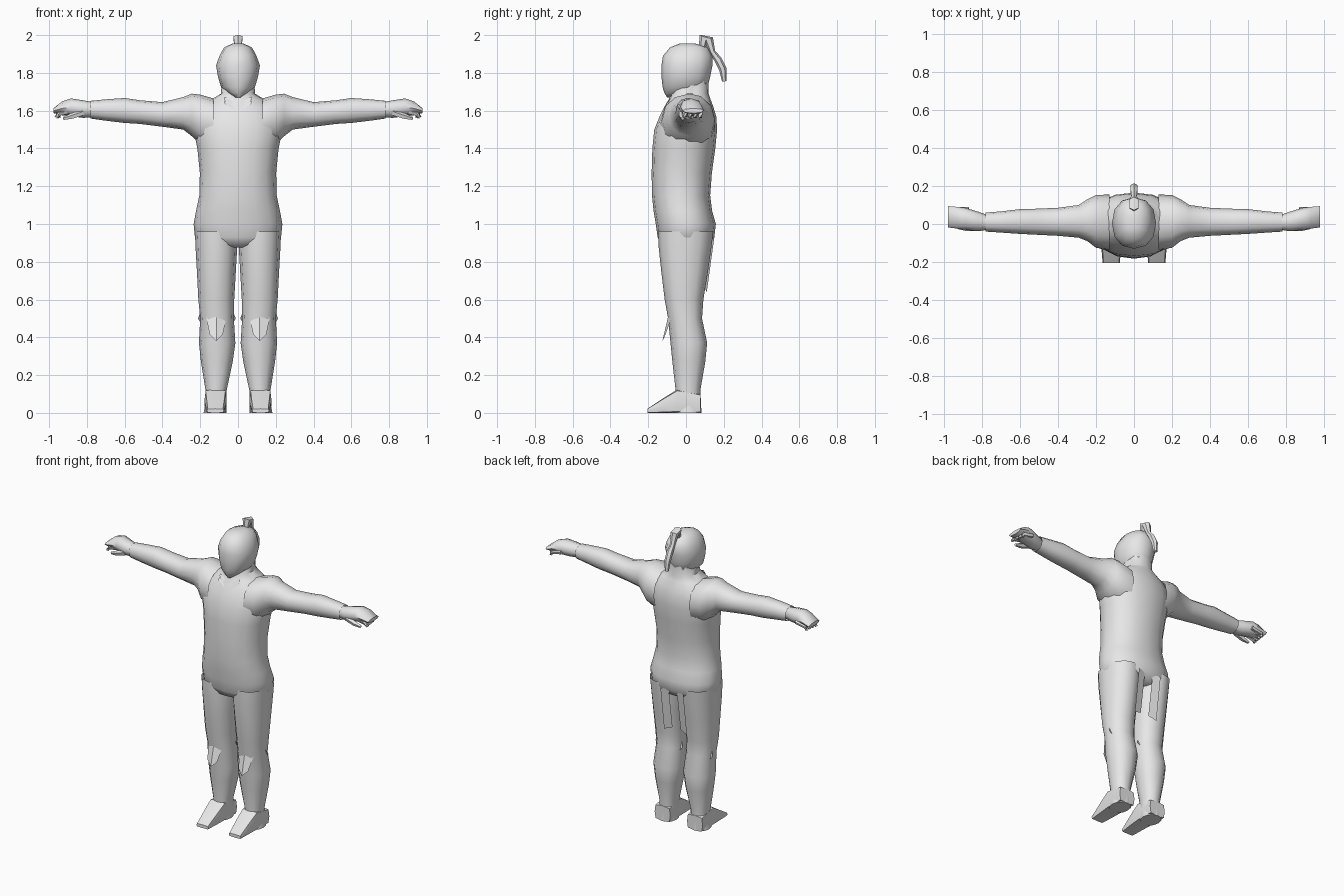
import bpy, bmesh, math
from mathutils import Vector

skin = bpy.data.materials.new("plain grey")
skin.diffuse_color = (0.8, 0.8, 0.8, 1)


def finish(name, bm, mirror, angle):
    bmesh.ops.recalc_face_normals(bm, faces=bm.faces)
    me = bpy.data.meshes.new(name)
    bm.to_mesh(me)
    bm.free()
    me.materials.append(skin)
    ob = bpy.data.objects.new(name, me)
    bpy.context.collection.objects.link(ob)
    bpy.ops.object.select_all(action='DESELECT')
    ob.select_set(True)
    bpy.context.view_layer.objects.active = ob
    bpy.ops.object.shade_smooth_by_angle(angle=math.radians(angle))
    if mirror:
        ob.modifiers.new("mirror", 'MIRROR').use_mirror_merge = False
    return ob


def loft(name, axis, stations, n=12, power=0.9, caps=(False, False), mirror=False, angle=50):
    """Skin rounded sections; station = (position, a_min, a_max, b_min, b_max)."""
    bm = bmesh.new()
    rings = []
    for t, a0, a1, b0, b1 in stations:
        ring = []
        for i in range(n):
            w = 2 * math.pi * (i + 0.5 * (n == 4)) / n
            c, s = math.cos(w), math.sin(w)
            a = (a0 + a1) / 2 + (a1 - a0) / 2 * math.copysign(abs(c) ** power, c)
            b = (b0 + b1) / 2 + (b1 - b0) / 2 * math.copysign(abs(s) ** power, s)
            ring.append(bm.verts.new({'x': (t, a, b), 'y': (a, t, b), 'z': (a, b, t)}[axis]))
        rings.append(ring)
    for r, q in zip(rings, rings[1:]):
        for i in range(n):
            j = (i + 1) % n
            bm.faces.new((r[i], r[j], q[j], q[i]))
    if caps[0]:
        bm.faces.new(rings[0])
    if caps[1]:
        bm.faces.new(rings[-1])
    return finish(name, bm, mirror, angle)


def tube(name, points, n=6, mirror=False):
    """Tapered tube; point = (x, y, z, radius)."""
    bm = bmesh.new()
    rings = []
    for k, p in enumerate(points):
        d = Vector(points[min(k + 1, len(points) - 1)][:3]) - Vector(points[max(k - 1, 0)][:3])
        side = d.cross(Vector((0, 1, 0) if abs(d.x) > abs(d.z) else (1, 0, 0))).normalized()
        up = d.cross(side).normalized()
        rings.append([bm.verts.new(Vector(p[:3]) + p[3] * (math.cos(2 * math.pi * i / n) * side
                      + math.sin(2 * math.pi * i / n) * up)) for i in range(n)])
    for r, q in zip(rings, rings[1:]):
        for i in range(n):
            bm.faces.new((r[i], r[(i + 1) % n], q[(i + 1) % n], q[i]))
    bm.faces.new(rings[0])
    bm.faces.new(rings[-1])
    return finish(name, bm, mirror, 50)


def sheet(name, outline, mirror=False):
    """One flat face from its corner points."""
    bm = bmesh.new()
    bm.faces.new([bm.verts.new(p) for p in outline])
    return finish(name, bm, mirror, 30)


# Torso from crotch to neck
torso = [(z, -w, w, f, b) for z, w, f, b in (
    (0.875, 0.05, -0.09, 0.09), (0.89, 0.19, -0.13, 0.125), (0.93, 0.228, -0.15, 0.15),
    (1.00, 0.235, -0.16, 0.158), (1.07, 0.222, -0.172, 0.138), (1.15, 0.205, -0.18, 0.128),
    (1.27, 0.202, -0.182, 0.137), (1.40, 0.215, -0.178, 0.155), (1.50, 0.235, -0.168, 0.165),
    (1.57, 0.225, -0.14, 0.16), (1.62, 0.20, -0.115, 0.145), (1.66, 0.14, -0.09, 0.13),
    (1.69, 0.09, -0.08, 0.12), (1.78, 0.085, -0.07, 0.12))]
loft("torso", 'z', torso, n=16, caps=(True, False))

# Sleeves
loft("sleeve", 'x', [
    (0.13, -0.135, 0.155, 1.40, 1.665), (0.20, -0.125, 0.152, 1.42, 1.685),
    (0.245, -0.09, 0.13, 1.465, 1.69), (0.29, -0.072, 0.10, 1.50, 1.672),
    (0.40, -0.062, 0.085, 1.515, 1.645), (0.52, -0.056, 0.08, 1.53, 1.655),
    (0.60, -0.052, 0.078, 1.535, 1.667), (0.70, -0.045, 0.066, 1.547, 1.66),
    (0.78, -0.04, 0.06, 1.558, 1.652)], mirror=True)

# Hands: palm, curled fingers, thumb
loft("palm", 'x', [
    (0.765, -0.03, 0.045, 1.565, 1.645), (0.82, -0.038, 0.065, 1.562, 1.655),
    (0.885, -0.03, 0.085, 1.57, 1.665), (0.93, -0.024, 0.09, 1.575, 1.65),
    (0.978, -0.018, 0.094, 1.587, 1.612)], n=8, caps=(True, True), mirror=True)
for i in range(4):
    y = -0.004 + 0.027 * i
    tube("finger", [(0.87, y, 1.60, 0.014), (0.945, y, 1.585, 0.014),
                    (0.965 - 0.006 * i, y, 1.563, 0.009)], 5, True)
tube("thumb", [(0.82, -0.02, 1.59, 0.018), (0.88, -0.022, 1.57, 0.016),
               (0.925, -0.018, 1.558, 0.009)], 5, True)

# Trouser legs, with knee flare
loft("leg", 'z', [
    (0.96, 0.008, 0.228, -0.148, 0.145), (0.88, 0.004, 0.225, -0.145, 0.135),
    (0.74, 0.012, 0.217, -0.13, 0.115), (0.60, 0.02, 0.21, -0.113, 0.092),
    (0.50, 0.022, 0.20, -0.095, 0.085), (0.37, 0.014, 0.207, -0.082, 0.112),
    (0.27, 0.028, 0.196, -0.072, 0.102), (0.12, 0.06, 0.172, -0.055, 0.076),
    (0.04, 0.06, 0.175, -0.055, 0.08), (0.0, 0.06, 0.182, -0.055, 0.082)],
    caps=(False, True), mirror=True)

# Pointed kneecap flaps and small side tabs
for s in (-1, 1):
    sheet("knee_flap", [(0.115, -0.088, 0.54), (0.115 + s * 0.06, -0.065, 0.54),
                        (0.115 + s * 0.035, -0.108, 0.415), (0.115, -0.125, 0.38)], True)
    sheet("knee_tab", [(0.112 + s * 0.085, 0.0, 0.54), (0.112 + s * 0.1, 0.02, 0.50),
                       (0.112 + s * 0.088, 0.03, 0.48)], True)

# Wedge shoes
loft("shoe", 'y', [
    (0.078, 0.062, 0.178, 0.0, 0.10), (-0.045, 0.06, 0.178, 0.0, 0.125),
    (-0.12, 0.066, 0.172, 0.0, 0.078), (-0.205, 0.075, 0.165, 0.0, 0.022)],
    n=8, power=0.35, caps=(True, True), mirror=True, angle=35)

# Head with pointed chin
head = [(z, -w, w, f, b) for z, w, f, b in (
    (1.67, 0.014, -0.10, -0.06), (1.695, 0.055, -0.115, 0.06), (1.725, 0.09, -0.124, 0.115),
    (1.78, 0.106, -0.13, 0.128), (1.84, 0.116, -0.13, 0.14), (1.89, 0.098, -0.122, 0.14),
    (1.935, 0.074, -0.085, 0.115), (1.955, 0.03, -0.035, 0.05))]
loft("head", 'z', head, n=12, caps=(True, True))

# Hair knot and hanging tail
tube("ponytail", [(0, 0.085, 1.93, 0.018), (0, 0.095, 1.985, 0.028), (0, 0.12, 1.975, 0.026),
                  (0, 0.14, 1.91, 0.016), (0, 0.17, 1.87, 0.02),
                  (0, 0.195, 1.82, 0.02), (0, 0.203, 1.755, 0.012)])

# Collar folds
for z, y in ((1.645, -0.112), (1.625, -0.126)):
    for s in (-1, 1):
        sheet("collar_fold", [(0, y, z - 0.03), (s * 0.075, y + 0.022, z + 0.015),
                              (s * 0.07, y + 0.03, z + 0.028), (0, y + 0.015, z - 0.012)])

# Hanging tails at the back
sheet("coat_tail", [(0.03, 0.14, 0.93), (0.085, 0.15, 0.93),
                    (0.085, 0.11, 0.64), (0.03, 0.10, 0.66)], True)
